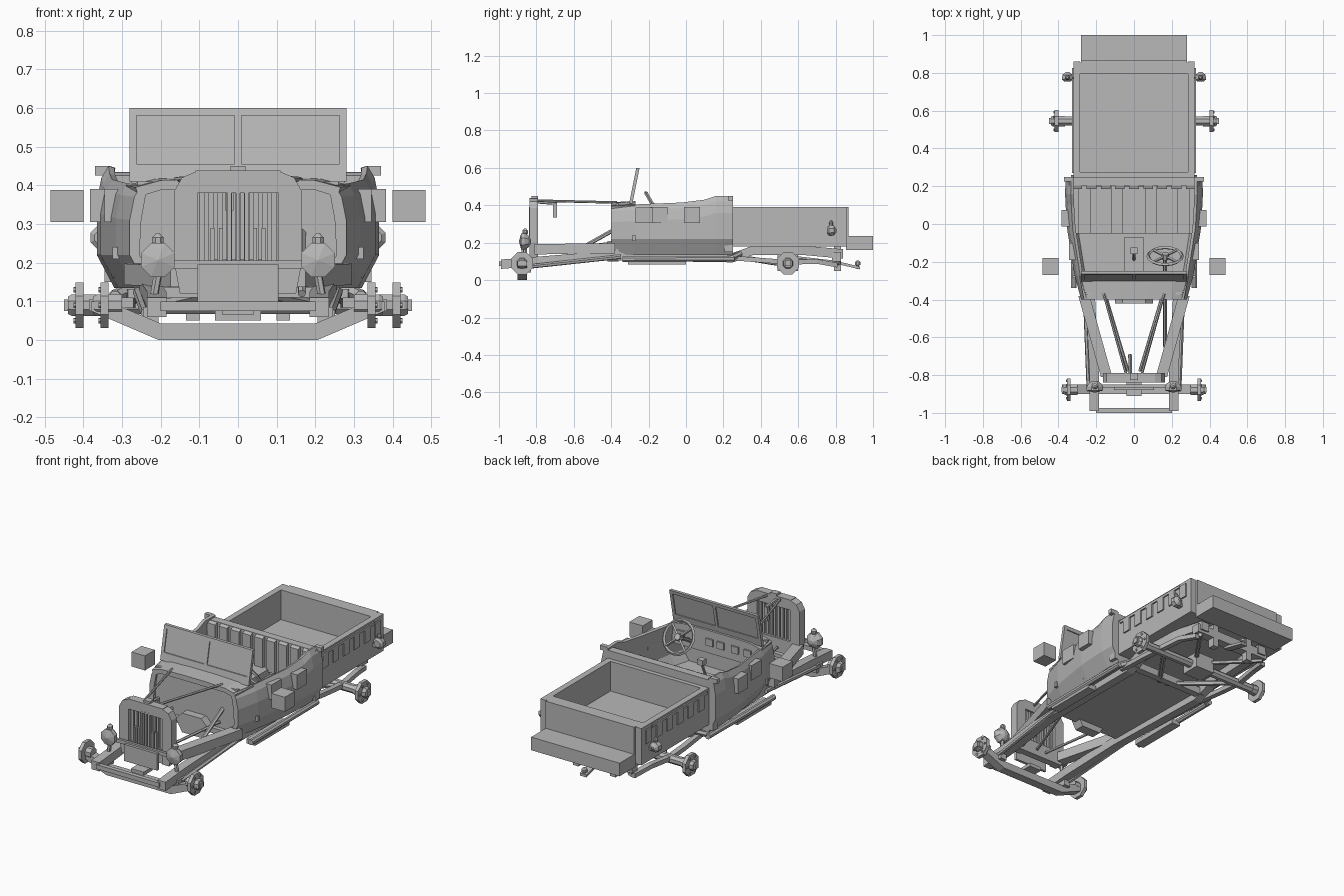
import bpy, bmesh, math
from mathutils import Vector

mat = bpy.data.materials.new("plain grey")
mat.diffuse_color = (0.48, 0.48, 0.48, 1)


def finish(name, bm):
    bmesh.ops.recalc_face_normals(bm, faces=bm.faces)
    me = bpy.data.meshes.new(name)
    bm.to_mesh(me)
    bm.free()
    ob = bpy.data.objects.new(name, me)
    me.materials.append(mat)
    bpy.context.collection.objects.link(ob)
    return ob


def loft(name, rings, closed=True, caps=True):
    bm = bmesh.new()
    vs = [[bm.verts.new(p) for p in r] for r in rings]
    n = len(rings[0])
    for a, b in zip(vs, vs[1:]):
        for i in range(n if closed else n - 1):
            j = (i + 1) % n
            bm.faces.new((a[i], a[j], b[j], b[i]))
    if caps:
        bm.faces.new(vs[0])
        bm.faces.new(vs[-1])
    return finish(name, bm)


def box(name, x0, x1, y0, y1, z0, z1):
    return loft(name, [[(x0, y0, z), (x1, y0, z), (x1, y1, z), (x0, y1, z)] for z in (z0, z1)])


def bar(name, path, w, h):
    """Rectangular beam running mostly along y."""
    return loft(name, [[(x - w/2, y, z - h/2), (x + w/2, y, z - h/2),
                        (x + w/2, y, z + h/2), (x - w/2, y, z + h/2)] for x, y, z in path])


def plate(name, pts, y0, y1):
    """Profile in x-z extruded along y."""
    return loft(name, [[(x, y, z) for x, z in pts] for y in (y0, y1)])


def turned(name, p0, direction, profile, n=8):
    """Turned part: profile of (distance, radius) along a direction."""
    d = Vector(direction).normalized()
    u = d.orthogonal().normalized()
    v = d.cross(u)
    ang = [math.tau * (i + .5) / n for i in range(n)]
    return loft(name, [[Vector(p0) + d*t + (u*math.cos(a) + v*math.sin(a))*r for a in ang]
                       for t, r in profile])


def rod(name, a, b, r, n=6):
    d = Vector(b) - Vector(a)
    return turned(name, a, d, [(0, r), (d.length, r)], n)


# cargo bed
box("bed_floor", -.285, .285, .25, .80, .18, .22)
box("bed_front", -.32, .32, .25, .275, .18, .39)
box("bed_back", -.32, .32, .795, .855, .18, .39)
box("tailgate", -.28, .28, .855, .868, .20, .39)
box("tail_box", -.28, .28, .855, 1.0, .16, .235)

# cab shell: side walls
stations = [(-.40, .28, .40), (-.27, .315, .405), (-.02, .355, .415), (.10, .362, .43), (.16, .365, .45), (.25, .362, .45)]
for s in (-1, 1):
    rings = []
    for y, w, t in stations:
        o = [(w-.045, .135), (w, .22), (w, t-.09), (w-.012, t-.03), (w-.03, t)]
        i = [(w-.045, t-.005), (w-.03, t-.09), (w-.025, .22), (w-.06, .16)]
        rings.append([(s*x, y, z) for x, z in o + i])
    loft("cab_side", rings)
loft("cab_floor", [[(-w+.045, y, .135), (w-.045, y, .135), (w-.045, y, .165), (-w+.045, y, .165)]
                   for y, w, t in stations])


# cowl, firewall and dashboard
def arch(w, z, dz):
    return [(-w, z), (-w*.75, z+.018), (-w*.3, z+.022), (w*.3, z+.022), (w*.75, z+.018), (w, z)] + \
        [(w*.97, z-dz), (w*.75, z+.018-dz), (-w*.75, z+.018-dz), (-w*.97, z-dz)]


loft("cowl", [[(x, y, z) for x, z in arch(w, t, .025)] for y, w, t in ((-.40, .265, .395), (-.27, .29, .40))])
box("firewall", -.26, .26, -.375, -.36, .15, .41)
plate("dashboard", [(-.28, .29), (.28, .29), (.28, .40), (.1, .42), (-.1, .42), (-.28, .40)], -.295, -.275)
for x in (-.2, -.12, -.03, .04, .22):
    box("gauge", x-.022, x+.022, -.275, -.265, .335, .375)
plate("bell_housing", [(-.06, .10), (-.1, .17), (-.06, .21), (.06, .21), (.1, .17), (.06, .10)], -.42, -.36)

# seat with tufted back
box("seat_back", -.345, .345, .205, .25, .15, .435)
for k in range(9):
    x = -.30 + k*.075
    bar("seat_tuft", [(x, .185, .335), (x, .21, .345)], .052, .18)
box("seat_base", -.32, .32, -.05, .21, .16, .225)
for x0, x1 in ((-.33, -.29), (-.23, -.12), (-.06, .06), (.12, .23), (.29, .33)):
    box("seat_cushion", x0, x1, -.05, .20, .22, .26)


# windshield
def tilt(x0, x1, z0, z1, t, name):
    loft(name, [[(x, -.295 + (z-.41)*.2 + dy, z) for x, dy in ((x0, -t), (x1, -t), (x1, t), (x0, t))] for z in (z0, z1)])


for x0, x1, z0, z1 in ((-.28, .28, .58, .60), (-.28, .28, .41, .455), (-.28, -.262, .455, .58),
                       (.262, .28, .455, .58), (-.009, .009, .455, .58)):
    tilt(x0, x1, z0, z1, .009, "windshield_frame")
tilt(-.262, .262, .455, .58, .003, "windshield_glass")

# steering wheel, column and gear lever
n = Vector((0, .86, .5)).normalized()
u, v, c = Vector((1, 0, 0)), n.cross(Vector((1, 0, 0))), Vector((.165, -.17, .39))
rim = []
for k in range(17):
    r = u*math.cos(math.tau*k/16) + v*math.sin(math.tau*k/16)
    rim.append([c + r*.09 + r*.009*a + n*.009*b for a, b in ((1, 0), (0, 1), (-1, 0), (0, -1))])
loft("steering_wheel", rim, caps=False)
for k in range(4):
    a = math.tau*(k+.5)/4
    rod("wheel_spoke", c, c + (u*math.cos(a) + v*math.sin(a))*.088, .007, 4)
turned("wheel_hub", c - n*.015, n, [(0, .022), (.03, .018)])
rod("steering_column", c, (.165, -.65, .12), .011)
rod("gear_lever", (0, -.20, .16), (0, -.14, .30), .008)
box("gear_knob", -.018, .018, -.16, -.125, .29, .32)
box("gear_box", -.05, .05, -.25, -.07, .16, .19)

# open radiator shell with grille slats
for s in (-1, 1):
    plate("radiator_side", [(s*x, z) for x, z in ((.105, .12), (.15, .12), (.165, .20), (.165, .385), (.145, .42), (.11, .435), (.105, .38))], -.838, -.79)
plate("radiator_top", [(-.11, .38), (.11, .38), (.11, .438), (-.11, .438)], -.838, -.79)
box("radiator_bottom", -.11, .11, -.83, -.79, .12, .20)
for k in range(-4, 5):
    box("grille_slat", k*.023-.007, k*.023+.007, -.825, -.80, .19, .39)
for k in (-3, -2, -1, 0, 1, 2, 3):
    box("grille_rib", k*.022-.005, k*.022+.005, -.84, -.82, .19, .29 if abs(k) > 1 else .39)
box("radiator_cap", -.02, .02, -.825, -.79, .435, .45)
box("number_plate", -.105, .105, -.88, -.865, .10, .195)
box("lamp_bar", -.20, .20, -.865, -.85, .185, .205)
box("plate_bracket", -.04, .04, -.91, -.83, .065, .085)
rod("fan_arm", (-.02, -.82, .42), (-.02, -.69, .41), .009)
box("fan_bracket", -.032, -.012, -.71, -.69, .335, .41)

# front axle and front cross bar
plate("front_axle", [(-.38, .075), (-.205, 0), (.205, 0), (.38, .075), (.38, .10), (.30, .085), (.20, .043), (-.20, .043), (-.30, .085), (-.38, .10)], -.90, -.85)
box("front_bar", -.20, .20, -1.0, -.975, .075, .10)

# rear axle, differential, hitch
rod("rear_axle", (-.40, .545, .09), (.40, .545, .09), .025, 8)
box("differential", -.06, .06, .49, .60, .05, .14)
box("rear_cross_bar", -.24, .24, .78, .83, .10, .15)
box("middle_cross_bar", -.24, .24, .26, .30, .11, .15)
bar("hitch", [(0, .78, .10), (0, .93, .065)], .04, .015)
turned("hitch_ball", (0, .918, .06), (0, 0, 1), [(0, .008), (.018, .008), (.022, .016), (.036, .016), (.044, .007)])

for s in (-1, 1):
    # bed side with hanging ribs
    box("bed_side", s*.285, s*.32, .25, .86, .18, .39)
    box("bed_rim", s*.315, s*.328, .27, .77, .365, .38)
    for k in range(6):
        y = .30 + k*.095
        box("bed_rib", s*.315, s*.328, y, y+.05, .29, .37)
    # chassis rails, springs and hood sills
    bar("chassis_rail", [(s*.21, -.99, .085), (s*.21, -.80, .10), (s*.23, -.42, .13), (s*.24, .25, .12),
                         (s*.24, .36, .16), (s*.23, .62, .16), (s*.20, .84, .14)], .05, .05)
    bar("rear_spring", [(s*.27, .22, .12), (s*.28, .42, .105), (s*.28, .55, .095), (s*.26, .70, .10), (s*.23, .81, .08)], .03, .025)
    box("spring_hanger", s*.10, s*.135, .79, .83, .05, .18)
    bar("hood_sill", [(s*.145, -.81, .165), (s*.265, -.38, .17)], .06, .055)
    rod("radius_rod", (s*.24, -.86, .07), (s*.26, -.35, .125), .012)
    rod("cross_strut", (s*.02, .24, .13), (s*.25, .55, .08), .014)
    rod("rear_strut", (s*.03, .56, .12), (s*.22, .82, .09), .012)
    rod("radiator_stay", (s*.04, -.80, .425), (s*.16, -.37, .415), .007)
    rod("engine_stay", (s*.03, -.78, .15), (s*.15, -.38, .20), .008)
    # exhaust pipe and step
    rod("side_pipe", (s*.318, -.34, .112), (s*.318, .26, .115), .016, 8)
    box("pipe_step", s*.27, s*.325, -.31, .0, .083, .11)
    rod("pipe_elbow", (s*.318, .235, .115), (s*.26, .29, .14), .016)
    # wheel hubs
    for x, y in ((.335, -.877), (.40, .545)):
        turned("wheel_hub_disc", (s*x, y, .09), (s, 0, 0), [(0, .064), (.02, .064)])
        turned("hub_centre", (s*(x-.035), y, .09), (s, 0, 0), [(0, .03), (.065, .03), (.075, .024)])
        box("hub_cap", s*(x+.03), s*(x+.05), y-.015, y+.015, .075, .105)
        for k in range(6):
            a = math.tau*k/6
            rod("wheel_stud", (s*x, y + .046*math.cos(a), .09 + .046*math.sin(a)),
                (s*(x+.025), y + .046*math.cos(a), .09 + .046*math.sin(a)), .007)
    # headlights and marker bulbs
    turned("headlight", (s*.207, -.893, .207), (0, 1, 0), [(0, .002), (.012, .047), (.03, .047), (.05, .035), (.063, .012)])
    turned("marker_bulb", (s*.207, -.86, .243), (0, 0, 1), [(0, .008), (.008, .016), (.022, .016), (.032, .006)])
    rod("headlight_post", (s*.207, -.86, .17), (s*.228, -.86, .05), .011)
    box("post_foot", s*.205, s*.245, -.89, -.83, .04, .085)
    # tail lights
    turned("tail_light", (s*.352, .78, .265), (0, -1, 0), [(-.025, .008), (-.01, .029), (.015, .032), (.025, .02)])
    turned("tail_bulb", (s*.352, .775, .29), (0, 0, 1), [(0, .01), (.015, .013), (.03, .005)])
    box("tail_light_arm", s*.315, s*.35, .76, .79, .24, .26)
    # mirrors, door plates and handles
    box("side_mirror", s*.40, s*.485, -.27, -.18, .305, .388)
    box("door_plate", s*.31, s*.345, -.19, -.10, .305, .39)
    box("door_plate", s*.34, s*.383, -.012, .075, .305, .39)
    box("door_hinge", s*.29, s*.325, -.285, -.27, .21, .24)
    box("cab_corner", s*.33, s*.37, .225, .25, .425, .45)
